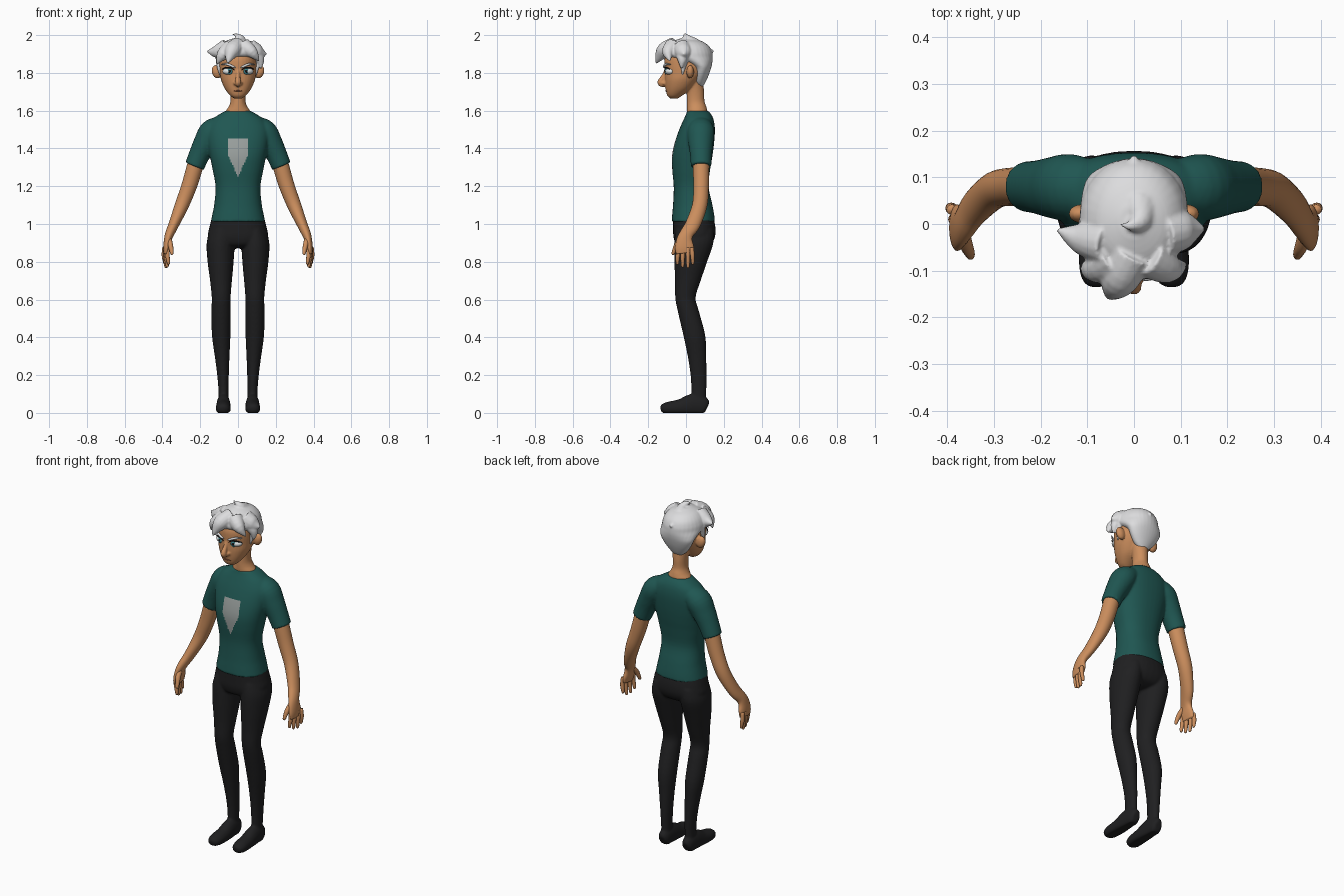
import bpy, bmesh, math
from mathutils import Vector, Matrix


def material(name, r, g, b):
    m = bpy.data.materials.new(name)
    m.diffuse_color = (r, g, b, 1)
    return m


SKIN = material("warm skin", 0.60, 0.27, 0.11)
TEAL = material("teal cloth", 0.014, 0.095, 0.085)
BLACK = material("black cloth", 0.014, 0.014, 0.015)
HAIR = material("white hair", 0.72, 0.72, 0.73)
GREY = material("grey print", 0.32, 0.35, 0.34)
WHITE = material("eye white", 0.75, 0.78, 0.78)
IRIS = material("teal iris", 0.05, 0.25, 0.29)
DARK = material("dark line", 0.01, 0.008, 0.008)
LIP = material("lip brown", 0.28, 0.09, 0.045)
X, Y, Z = Vector((1, 0, 0)), Vector((0, 1, 0)), Vector((0, 0, 1))


def densify(rings, n=4):
    """Catmull-Rom interpolation of ring tuples."""
    out = []
    for i in range(len(rings) - 1):
        p0, p1 = rings[max(i - 1, 0)], rings[i]
        p2, p3 = rings[i + 1], rings[min(i + 2, len(rings) - 1)]
        for k in range(n):
            t = k / n
            out.append([0.5 * (2 * b + (c - a) * t + (2 * a - 5 * b + 4 * c - d) * t * t
                               + (3 * b - a - 3 * c + d) * t ** 3)
                        for a, b, c, d in zip(p0, p1, p2, p3)])
    return out + [list(rings[-1])]


def loft(bm, rings, ref=None, flat=False, p=2.0, segs=24, side=1, floor=None):
    """Rings are (x, y, z, radius a, radius along ref)."""
    rings = densify([r if len(r) == 5 else (*r, r[3]) for r in rings])
    pts = [Vector((r[0] * side, r[1], r[2])) for r in rings]
    if ref is None:
        d = pts[-1] - pts[0]
        ref = min((X, Y, Z), key=lambda a: abs(d.dot(a)))
    loops = []
    for i, r in enumerate(rings):
        t = Z if flat else (pts[min(i + 1, len(pts) - 1)] - pts[max(i - 1, 0)]).normalized()
        v = (ref - t * ref.dot(t)).normalized()
        u = v.cross(t)
        loop = []
        for k in range(segs):
            a = 2 * math.pi * k / segs
            c, s = math.cos(a), math.sin(a)
            c = math.copysign(abs(c) ** (2 / p), c)
            s = math.copysign(abs(s) ** (2 / p), s)
            co = pts[i] + u * c * max(r[3], 0.001) + v * s * max(r[4], 0.001)
            if floor is not None:
                co.z = max(co.z, floor)
            loop.append(bm.verts.new(co))
        loops.append(loop)
    for a, b in zip(loops, loops[1:]):
        for k in range(segs):
            j = (k + 1) % segs
            bm.faces.new((a[k], a[j], b[j], b[k]))
    bm.faces.new(loops[0])
    bm.faces.new(loops[-1])


def slabs(rows):
    """Rows (z, half width, front y, back y) to horizontal rings."""
    return [(0, (f + b) / 2, z, w, (b - f) / 2) for z, w, f, b in rows]


def blob(bm, centre, radii, rot=0, axis='Z'):
    m = Matrix.Translation(centre) @ Matrix.Rotation(rot, 4, axis) @ Matrix.Diagonal((*radii, 1))
    bmesh.ops.create_uvsphere(bm, u_segments=24, v_segments=14, radius=1, matrix=m)


def finish(name, bm, mat, voxel=0, smooth=2):
    bmesh.ops.recalc_face_normals(bm, faces=bm.faces)
    me = bpy.data.meshes.new(name)
    bm.to_mesh(me)
    bm.free()
    ob = bpy.data.objects.new(name, me)
    bpy.context.collection.objects.link(ob)
    if voxel:  # fuse overlapping lofts into one skin
        r = ob.modifiers.new("fuse", 'REMESH')
        r.mode, r.voxel_size = 'VOXEL', voxel
        s = ob.modifiers.new("relax", 'SMOOTH')
        s.factor, s.iterations = 0.5, smooth
        ev = ob.evaluated_get(bpy.context.evaluated_depsgraph_get())
        me = bpy.data.meshes.new_from_object(ev)
        ob.modifiers.clear()
        ob.data = me
    me.materials.clear()
    me.materials.append(mat)
    me.shade_smooth()
    return ob


# Trousers with feet
bm = bmesh.new()
loft(bm, slabs([(1.035, .138, -.068, .146), (.98, .152, -.068, .156), (.93, .16, -.066, .153),
                (.89, .13, -.05, .13), (.872, .06, -.01, .09)]), Y, True, 2.3, 32)
for s in (1, -1):
    loft(bm, [(.085, .045, .97, .06, .10), (.092, .041, .90, .074, .104), (.092, .025, .80, .069, .087),
              (.09, .01, .70, .058, .068), (.089, -.003, .61, .05, .054), (.09, .012, .54, .051, .056),
              (.089, .044, .41, .049, .058), (.084, .058, .30, .039, .049), (.079, .067, .19, .030, .042),
              (.077, .068, .10, .026, .039), (.077, .066, .03, .028, .036)], Y, True, side=s)
    loft(bm, [(.077, .112, .028, .02, .028), (.077, .095, .034, .031, .05), (.077, .04, .042, .036, .06),
              (.077, -.03, .028, .039, .045), (.079, -.09, .024, .039, .036),
              (.080, -.122, .022, .030, .026), (.080, -.134, .02, .014, .013)], Z, side=s, floor=0)
finish("trousers", bm, BLACK, .007)

# Shirt: torso plus sleeves
bm = bmesh.new()
loft(bm, slabs([(1.012, .144, -.076, .153), (1.05, .136, -.073, .149), (1.11, .125, -.068, .138),
                (1.20, .119, -.065, .119), (1.29, .135, -.073, .128), (1.36, .149, -.074, .140),
                (1.43, .162, -.060, .149), (1.50, .165, -.036, .153), (1.55, .14, -.014, .147),
                (1.58, .10, .0, .134), (1.598, .068, .006, .118)]), Y, True, 2.3, 40)
for s in (1, -1):
    loft(bm, [(.085, .075, 1.525, .05, .06), (.137, .078, 1.488, .068, .072), (.172, .078, 1.43, .063, .066),
              (.203, .079, 1.37, .056, .058), (.230, .08, 1.306, .052, .054)], Y, side=s)
shirt = finish("shirt", bm, TEAL, .007, 3)
# Plain tapered patch on the chest
shirt.data.materials.append(GREY)
for f in shirt.data.polygons:
    c = f.center
    if f.normal.y < -.3 and 1.25 < c.z < 1.45:
        if abs(c.x) < .05 * min(1, (c.z - 1.25) / .11):
            f.material_index = 1

# Arms and hands
for s, word in ((1, "left"), (-1, "right")):
    bm = bmesh.new()
    loft(bm, [(.212, .08, 1.36, .044), (.232, .08, 1.29, .043), (.259, .08, 1.20, .041), (.297, .073, 1.10, .037, .04),
              (.339, .037, 1.0, .028, .040), (.361, .004, .95, .024, .036), (.372, -.008, .915, .020, .042),
              (.378, -.008, .875, .018, .050), (.381, -.006, .845, .013, .046)], Y, side=s)
    for y, tip in ((-.043, .785), (-.017, .770), (.010, .767), (.034, .785)):
        x = .382 + .25 * y
        loft(bm, [(x, y * .9, .875, .011), (x + .002, y, .835, .0115), (x - .002, y * 1.05, tip + .02, .0095),
                  (x - .004, y * 1.05, tip + .004, .007), (x - .005, y * 1.05, tip, .002)], Y, segs=12, side=s)
    loft(bm, [(.367, -.022, .92, .016), (.358, -.048, .89, .014), (.352, -.062, .86, .011),
              (.350, -.069, .842, .008), (.350, -.071, .836, .002)], X, segs=12, side=s)
    finish(word + "_arm", bm, SKIN)

# Head, neck, nose and ears
bm = bmesh.new()
loft(bm, slabs([(1.664, .018, -.082, -.045), (1.68, .042, -.099, -.02), (1.715, .069, -.108, .03),
                (1.76, .089, -.112, .07), (1.80, .096, -.112, .10), (1.84, .099, -.115, .115),
                (1.88, .098, -.112, .12), (1.92, .085, -.09, .11), (1.95, .05, -.05, .07)]), Y, True, 2.15, 32)
loft(bm, slabs([(1.54, .075, .02, .11), (1.59, .069, .006, .114), (1.62, .05, .004, .108),
                (1.65, .040, .004, .098), (1.70, .041, .004, .096), (1.76, .05, .0, .09)]), Y, True)
loft(bm, [(0, -.105, 1.815, .010), (0, -.118, 1.785, .011), (0, -.134, 1.755, .016),
          (0, -.132, 1.742, .015), (0, -.115, 1.732, .010)], X, segs=16)
for s in (1, -1):
    blob(bm, (s * .112, .022, 1.806), (.027, .020, .036), s * .3, 'Y')
    blob(bm, (s * .013, -.114, 1.745), (.011, .014, .010))
finish("head", bm, SKIN, .005)

# Hair: skull cap plus tapered locks
bm = bmesh.new()
loft(bm, slabs([(1.725, .025, .065, .088), (1.75, .055, .045, .103), (1.79, .085, .04, .121),
                (1.83, .104, .03, .134), (1.86, .112, -.03, .140), (1.885, .116, -.105, .141),
                (1.91, .114, -.122, .138), (1.94, .10, -.106, .123), (1.965, .073, -.075, .09),
                (1.982, .03, -.03, .04)]), Y, True, segs=32)
locks = [
    [(-.06, -.04, 1.93, .05), (-.115, -.03, 1.912, .034), (-.165, -.012, 1.915, .003)],
    [(.06, -.02, 1.93, .05), (.112, -.012, 1.905, .04), (.152, -.01, 1.90, .003)],
    [(.085, -.02, 1.91, .04), (.115, -.02, 1.87, .026), (.122, -.025, 1.822, .003)],
    [(0, -.06, 1.945, .045), (-.03, -.115, 1.918, .042), (-.046, -.143, 1.88, .022), (-.055, -.158, 1.85, .003)],
    [(.01, .03, 1.95, .045), (.01, .005, 1.98, .026), (-.012, -.004, 2.001, .009), (-.03, 0, 2.003, .003)],
    [(0, .07, 1.925, .045), (0, .115, 1.915, .025), (0, .148, 1.915, .003)],
    [(-.04, -.07, 1.93, .045), (-.083, -.095, 1.895, .032), (-.112, -.092, 1.845, .003)],
    [(.03, -.07, 1.94, .045), (.075, -.095, 1.908, .032), (.112, -.085, 1.862, .003)],
]
for s in (1, -1):
    locks.append([(s * .098, .0, 1.89, .022), (s * .099, -.012, 1.84, .015), (s * .096, -.02, 1.785, .003)])
for path in locks:
    loft(bm, path, segs=16)
finish("hair", bm, HAIR, .005)

# Eyes, lashes and brows
for s, word in ((1, "left"), (-1, "right")):
    for part, mat, centre, radii in (("eye", WHITE, (.048, -.085, 1.808), (.034, .025, .019)),
                                     ("iris", IRIS, (.044, -.107, 1.808), (.015, .005, .016)),
                                     ("pupil", DARK, (.044, -.111, 1.808), (.007, .003, .008))):
        bm = bmesh.new()
        blob(bm, (s * centre[0], *centre[1:]), radii, s * .3)
        finish(word + "_" + part, bm, mat)
    bm = bmesh.new()
    loft(bm, [(.016, -.109, 1.812, .002), (.035, -.111, 1.826, .004), (.06, -.104, 1.828, .004),
              (.084, -.085, 1.820, .002)], Z, segs=10, side=s)
    finish(word + "_lashes", bm, DARK)
    bm = bmesh.new()
    loft(bm, [(.014, -.115, 1.828, .003), (.028, -.116, 1.834, .006), (.058, -.106, 1.846, .006),
              (.088, -.082, 1.845, .002)], Z, segs=10, side=s)
    finish(word + "_brow", bm, HAIR)

# Mouth
bm = bmesh.new()
loft(bm, [(-.024, -.101, 1.703, .001), (-.010, -.106, 1.705, .003), (.010, -.106, 1.705, .003),
          (.024, -.101, 1.703, .001)], Z, segs=10)
finish("mouth", bm, LIP)
